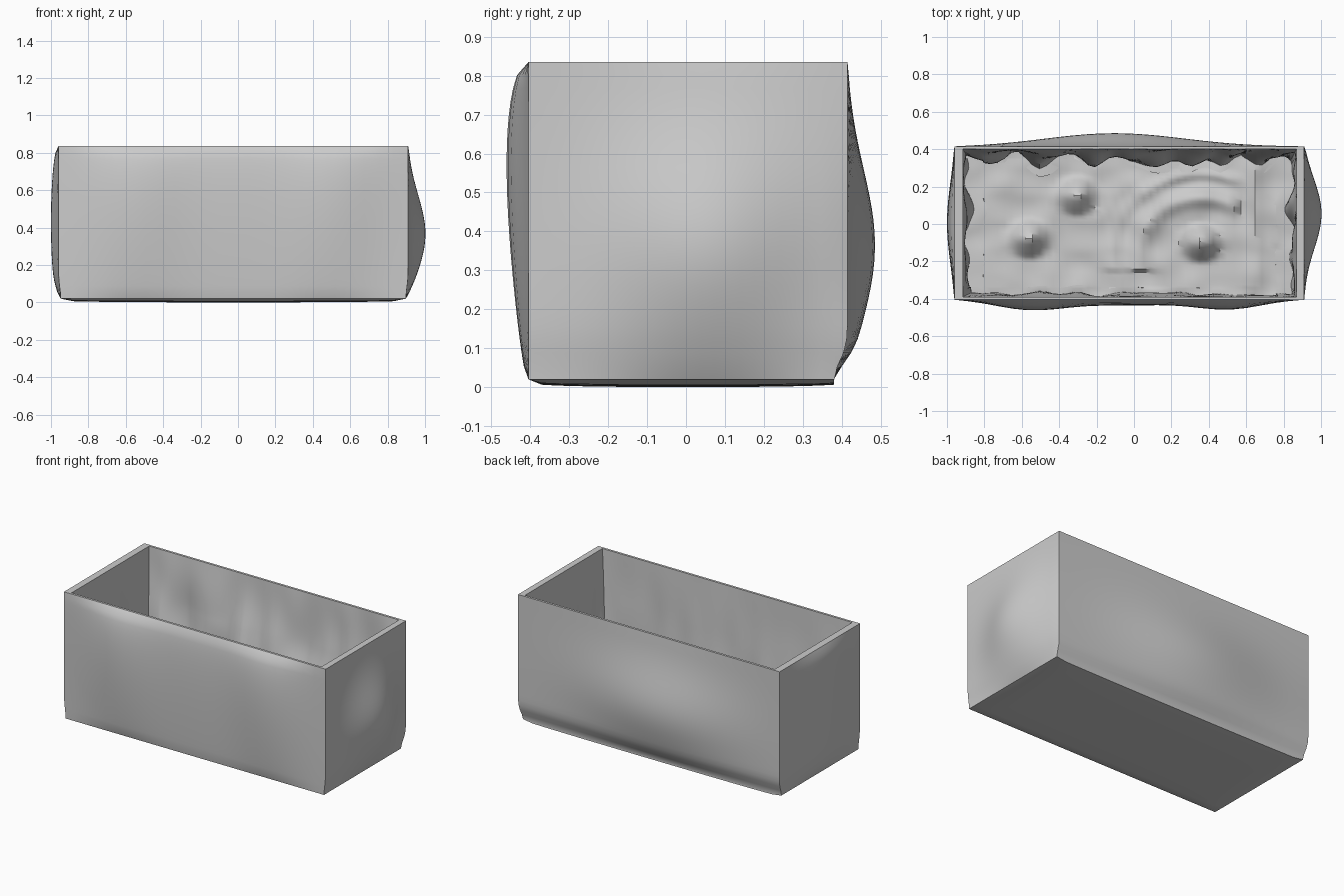
import bpy, bmesh, math
from mathutils import Vector, noise

if bpy.data.objects.get("Cube"):
    bpy.data.objects.remove(bpy.data.objects["Cube"])


def material(name, value):
    mat = bpy.data.materials.new(name)
    mat.use_nodes = True
    colour = (value, value, value, 1)
    mat.diffuse_color = colour
    mat.node_tree.nodes["Principled BSDF"].inputs["Base Color"].default_value = colour
    return mat


def hump(t, centre, width):
    return math.exp(-((t - centre) / width) ** 2)


def fade(t, power=0.5):
    return max(0.0, 1 - t * t) ** power


def mix(low, high, t):
    return low + (high - low) * (t + 1) / 2


def open_box(cuts, shape):
    """Gridded cube without a lid, each point moved by shape(a, b, c)."""
    bm = bmesh.new()
    bmesh.ops.create_cube(bm, size=2)
    bmesh.ops.subdivide_edges(bm, edges=bm.edges[:], cuts=cuts, use_grid_fill=True)
    lid = [f for f in bm.faces if all(v.co.z > 0.999 for v in f.verts)]
    bmesh.ops.delete(bm, geom=lid, context="FACES")
    for v in bm.verts:
        v.co = shape(*v.co)
    return bm


# Outside: sagging panels swelling out between straight corners
def outer(a, b, c):
    x, y, z = mix(-0.96, 0.91, a), mix(-0.405, 0.415, b), mix(0.02, 0.835, c)
    if b < -0.999:
        lumps = 0.08 * hump(a, -0.6, 0.3) + 0.035 * hump(a, 0, 0.4) + 0.075 * hump(a, 0.6, 0.28)
        y -= lumps * fade(a) * fade(c) * (0.75 + 0.35 * c)
    if b > 0.999:
        y += 0.072 * hump(a, -0.1, 0.6) * fade(a) * fade(c) * hump(c, -0.2, 0.75)
    if a < -0.999:
        x -= 0.04 * fade(b) * fade(c) * hump(b, 0, 0.8)
    if a > 0.999:
        x += 0.095 * fade(b) * fade(c) * hump(b, 0.15, 0.7) * hump(c, -0.2, 0.8)
    if c < -0.999:
        z -= 0.02 * fade(a, 0.2) * fade(b, 0.2)
    # corners draw in slightly towards the foot
    if b > 0.999:
        y -= 0.035 * hump(c, -1, 0.15)
    if abs(a) > 0.999:
        x -= a * 0.012 * hump(c, -1, 0.2)
    return x, y, z


CONES = [(-0.30, 0.15), (-0.56, -0.08), (0.36, -0.10)]


# Inside: straight at the rim, rough lower down, with small mounds on the floor
def inner(a, b, c):
    x, y, z = mix(-0.915, 0.87, a), mix(-0.39, 0.40, b), mix(0.07, 0.835, c)
    rough = noise.noise(Vector((x * 7, y * 7, z * 2)))
    low = (1 - c) / 2
    if abs(a) > 0.9:
        x -= a * 0.06 * low * (0.5 + rough)
    if b > 0.9:
        y -= 0.11 * low * (0.5 + rough)
    elif b < -0.9:
        y += 0.03 * low * (0.5 + rough)
    if c < -0.999:
        z += 0.025 * rough * fade(a, 0.3) * fade(b, 0.3)
        for cx, cy in CONES:
            z += 0.13 * max(0, 1 - math.hypot(x - cx, y - cy) / 0.11)
        # curling ridges around the single mound
        r = math.hypot(x - 0.36, (y + 0.17) * 1.1)
        if y > -0.25 and x < 0.55:
            z += 0.035 * hump(r, 0.34, 0.05) + 0.02 * hump(r, 0.48, 0.03)
        z += 0.03 * hump(x, 0.65, 0.04) * fade(b)
    return x, y, z


shell = open_box(23, outer)
lining = open_box(47, inner)
bmesh.ops.reverse_faces(lining, faces=lining.faces[:])

# Flat rim strip joining the two shells
corners_out = [(-0.96, -0.405), (0.91, -0.405), (0.91, 0.415), (-0.96, 0.415)]
corners_in = [(-0.915, -0.39), (0.87, -0.39), (0.87, 0.40), (-0.915, 0.40)]
rim = bmesh.new()
ring = [[rim.verts.new((x, y, 0.835)) for x, y in loop] for loop in (corners_out, corners_in)]
for i in range(4):
    j = (i + 1) % 4
    rim.faces.new((ring[0][i], ring[0][j], ring[1][j], ring[1][i]))

grey = material("light grey", 0.6)
for name, part in (("planter_shell", shell), ("planter_lining", lining), ("planter_rim", rim)):
    mesh = bpy.data.meshes.new(name)
    part.to_mesh(mesh)
    part.free()
    mesh.materials.append(grey)
    obj = bpy.data.objects.new(name, mesh)
    bpy.context.collection.objects.link(obj)
    bpy.ops.object.select_all(action="DESELECT")
    obj.select_set(True)
    bpy.context.view_layer.objects.active = obj
    bpy.ops.object.shade_smooth_by_angle(angle=math.radians(40))
